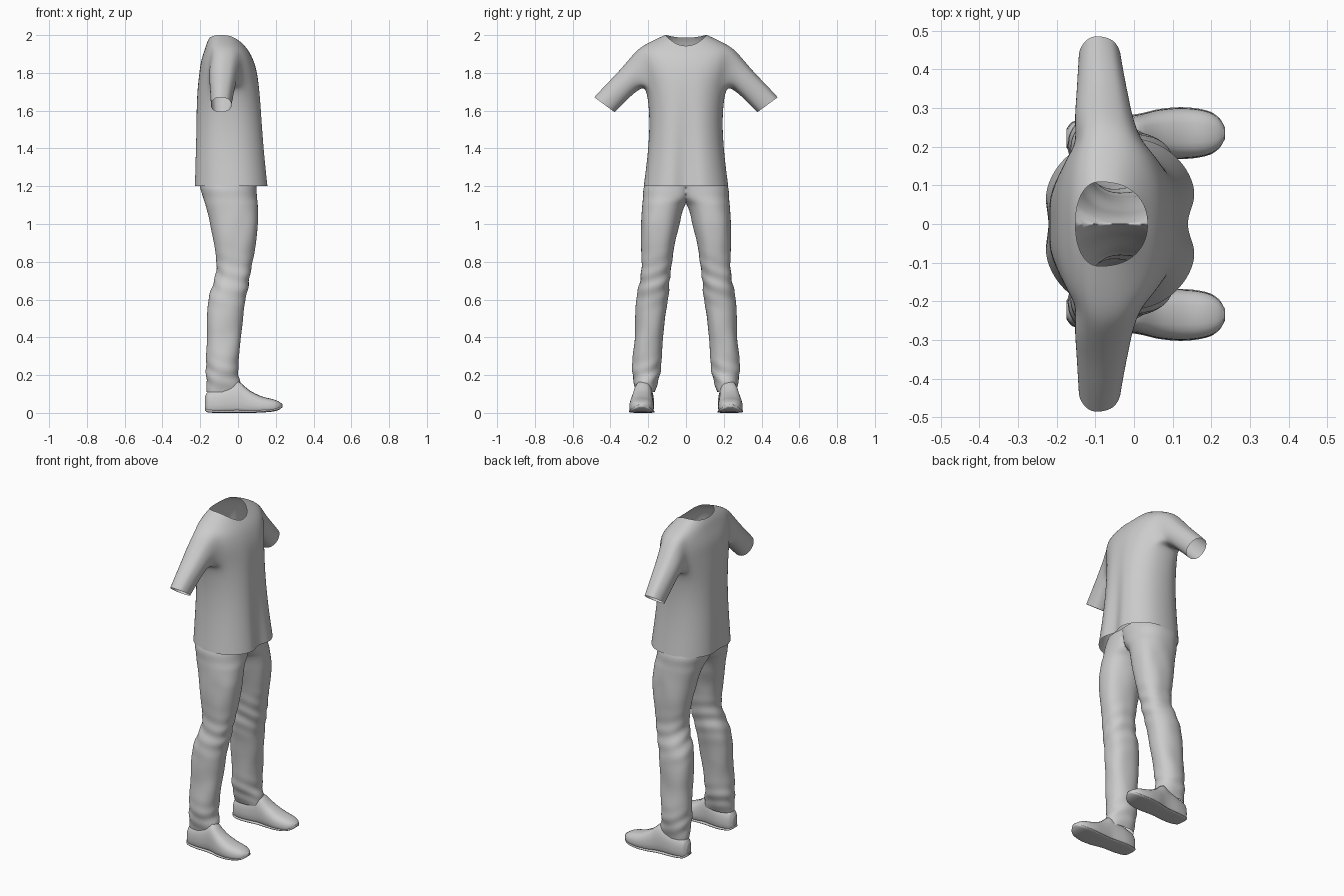
import bpy, bmesh
from math import sin, cos, pi, atan2, exp
from mathutils import Vector, noise

if "Cube" in bpy.data.objects:
    bpy.data.objects.remove(bpy.data.objects["Cube"])


def spow(v, e):
    return abs(v) ** e * (1 if v >= 0 else -1)


def sample(keys, t):
    """Smooth (Catmull-Rom) interpolation of key rows by their first column."""
    i = 0
    while i < len(keys) - 2 and t > keys[i + 1][0]:
        i += 1
    a, b = keys[i], keys[i + 1]
    p, q = keys[max(i - 1, 0)], keys[min(i + 2, len(keys) - 1)]
    h = b[0] - a[0]
    f = (t - a[0]) / h
    out = []
    for j in range(1, len(a)):
        ma = (b[j] - p[j]) / (b[0] - p[0]) * h
        mb = (q[j] - a[j]) / (q[0] - a[0]) * h
        out.append((2*f**3 - 3*f*f + 1) * a[j] + (f**3 - 2*f*f + f) * ma
                   + (3*f*f - 2*f**3) * b[j] + (f**3 - f*f) * mb)
    return out


def bridge(bm, a, b):
    n = len(a)
    return [bm.faces.new((a[k], a[(k + 1) % n], b[(k + 1) % n], b[k])) for k in range(n)]


def finish(bm, name, mirror=False, levels=0):
    bmesh.ops.recalc_face_normals(bm, faces=bm.faces)
    for f in bm.faces:
        f.smooth = True
    me = bpy.data.meshes.new(name)
    bm.to_mesh(me)
    bm.free()
    ob = bpy.data.objects.new(name, me)
    bpy.context.collection.objects.link(ob)
    if mirror:
        m = ob.modifiers.new("mirror", 'MIRROR')
        m.use_axis = (False, True, False)
        m.merge_threshold = 0.0005
    if levels:
        s = ob.modifiers.new("smooth", 'SUBSURF')
        s.levels = s.render_levels = levels
    return ob


# Shirt body: side z, front z, back z, front x, back x, half width, side x, centre dip
N = 24
BODY = [
    (1.20, 1.20, 1.20, .174, -.243, .226, -.03, .046),
    (1.35, 1.35, 1.35, .157, -.238, .206, -.04, .036),
    (1.50, 1.50, 1.50, .143, -.231, .194, -.05, .025),
    (1.63, 1.63, 1.63, .131, -.227, .198, -.06, .015),
    (1.725, 1.725, 1.725, .120, -.219, .215, -.075, .01),
    (1.79, 1.78, 1.79, .110, -.209, .235, -.08, .006),
    (1.86, 1.83, 1.86, .098, -.200, .250, -.08, .003),
    (1.932, 1.885, 1.92, .076, -.178, .252, -.08, 0),
    (1.968, 1.922, 1.962, .053, -.165, .185, -.085, 0),
    (2.002, 1.942, 1.986, .036, -.152, .110, -.088, 0),
]
bm = bmesh.new()
rows = []
for zs, zf, zb, xf, xb, ry, cx, dip in BODY:
    row = []
    for k in range(N):
        c, s = cos(2 * pi * k / N), sin(2 * pi * k / N)
        y = ry * spow(s, .93)
        rx = xf - cx if c > 0 else cx - xb
        x = cx + rx * spow(c, .87)
        x -= spow(c, 1) * dip * (1 if c > 0 else .6) * exp(-(y / .045) ** 2)
        row.append(bm.verts.new((x, y, zs + ((zf if c > 0 else zb) - zs) * c * c)))
    rows.append(row)
for r in range(len(rows) - 1):
    for k in range(N):
        if 4 <= r <= 6 and (4 <= k <= 7 or 16 <= k <= 19):
            continue  # arm holes
        a, b, j = rows[r], rows[r + 1], (k + 1) % N
        bm.faces.new((a[k], a[j], b[j], b[k]))

# Sleeves grown from the arm holes: centre x, y, z, half vector y, z, half depth
SLEEVE = [(-.080, .268, 1.798, .026, .086, .081), (-.083, .32, 1.745, .040, .060, .073),
          (-.087, .375, 1.69, .049, .051, .065), (-.090, .431, 1.631, .056, .041, .058)]
loop = [(4, k) for k in range(4, 9)] + [(5, 8), (6, 8)] \
    + [(7, k) for k in range(8, 3, -1)] + [(6, 4), (5, 4)]
for side in (1, -1):
    prev = [rows[r][k if side > 0 else N - k] for r, k in loop]
    ang = [atan2((v.co.z - 1.828) / .1, (v.co.x + .08) / .08) for v in prev]
    for cx, cy, cz, uy, uz, rx in SLEEVE:
        ring = [bm.verts.new((cx + rx * cos(t), side * (cy + uy * sin(t)), cz + uz * sin(t)))
                for t in ang]
        bridge(bm, prev, ring)
        prev = ring
finish(bm, "shirt", levels=3)

# Trousers: z, back x, front x, inner y, outer y
LEG = [
    (.11, -.165, .010, .165, .265), (.16, -.166, .010, .150, .276),
    (.22, -.168, .002, .138, .285), (.40, -.167, .015, .120, .272),
    (.60, -.157, .040, .095, .262), (.72, -.122, .062, .085, .241),
    (.80, -.117, .080, .075, .237), (1.0, -.145, .105, .035, .237),
    (1.1, -.172, .105, .004, .232), (1.14, -.185, .101, -.04, .228),
    (1.19, -.200, .098, -.07, .225), (1.24, -.205, .095, -.10, .205),
]
bm = bmesh.new()
M, R = 40, 90
prev = None
for i in range(R + 1):
    z = .11 + 1.13 * i / R
    xb, xf, yi, yo = sample(LEG, z)
    ring = []
    for k in range(M):
        t = 2 * pi * k / M
        d = Vector((spow(cos(t), .9), spow(sin(t), .9), 0))
        p = Vector(((xb + xf) / 2 + d.x * (xf - xb) / 2, (yi + yo) / 2 + d.y * (yo - yi) / 2, z))
        # cloth folds gathered at knee and ankle
        fold = exp(-((z - .7) / .1) ** 2) + exp(-((z - .2) / .07) ** 2)
        fade = min(1, max(0, (1.15 - z) / .15))
        p += d * fade * (.006 * noise.noise(Vector((p.x * 12, p.y * 12, z * 7)))
                         + .003 * fold * sin(75 * z + 2.5 * sin(t) + 2 * cos(t)))
        p.y = max(p.y, 0)
        ring.append(bm.verts.new(p))
    if prev:
        bridge(bm, prev, ring)
    prev = ring
inner = [f for f in bm.faces if all(v.co.y < 1e-5 for v in f.verts)]
bmesh.ops.delete(bm, geom=inner, context='FACES')
finish(bm, "trousers", mirror=True, levels=1)

# Shoes: x, centre y, half width, bottom z, top z
SHOE = [
    (-.175, .222, .022, .012, .085), (-.160, .222, .040, .003, .112),
    (-.10, .222, .053, 0, .130), (-.03, .225, .053, 0, .155),
    (.00, .228, .053, 0, .168), (.03, .231, .056, 0, .145),
    (.063, .234, .061, 0, .118), (.127, .235, .065, .002, .087),
    (.19, .235, .056, .008, .071), (.22, .235, .038, .018, .058), (.235, .235, .014, .030, .046),
]


def shoe_part(name, grow, thickness):
    bm = bmesh.new()
    prev = None
    for i in range(41):
        x = -.175 + .41 * (1 - cos(pi * i / 40)) / 2
        cy, w, z0, z1 = sample(SHOE, x)
        if thickness:
            z1 = z0 + thickness
        ring = []
        for k in range(24):
            c, s = cos(2 * pi * k / 24), sin(2 * pi * k / 24)
            zz = spow(s, .9 if s > 0 else .5)
            ring.append(bm.verts.new((x, cy + (w + grow) * spow(c, .7),
                                      z0 + (z1 - z0) * (.35 + zz * (.65 if s > 0 else .35)))))
        if prev:
            bridge(bm, prev, ring)
        else:
            bm.faces.new(ring)
        prev = ring
    bm.faces.new(prev)
    return finish(bm, name, mirror=True)


shoe_part("shoe_upper", 0, 0)
shoe_part("shoe_sole", .002, .018)
